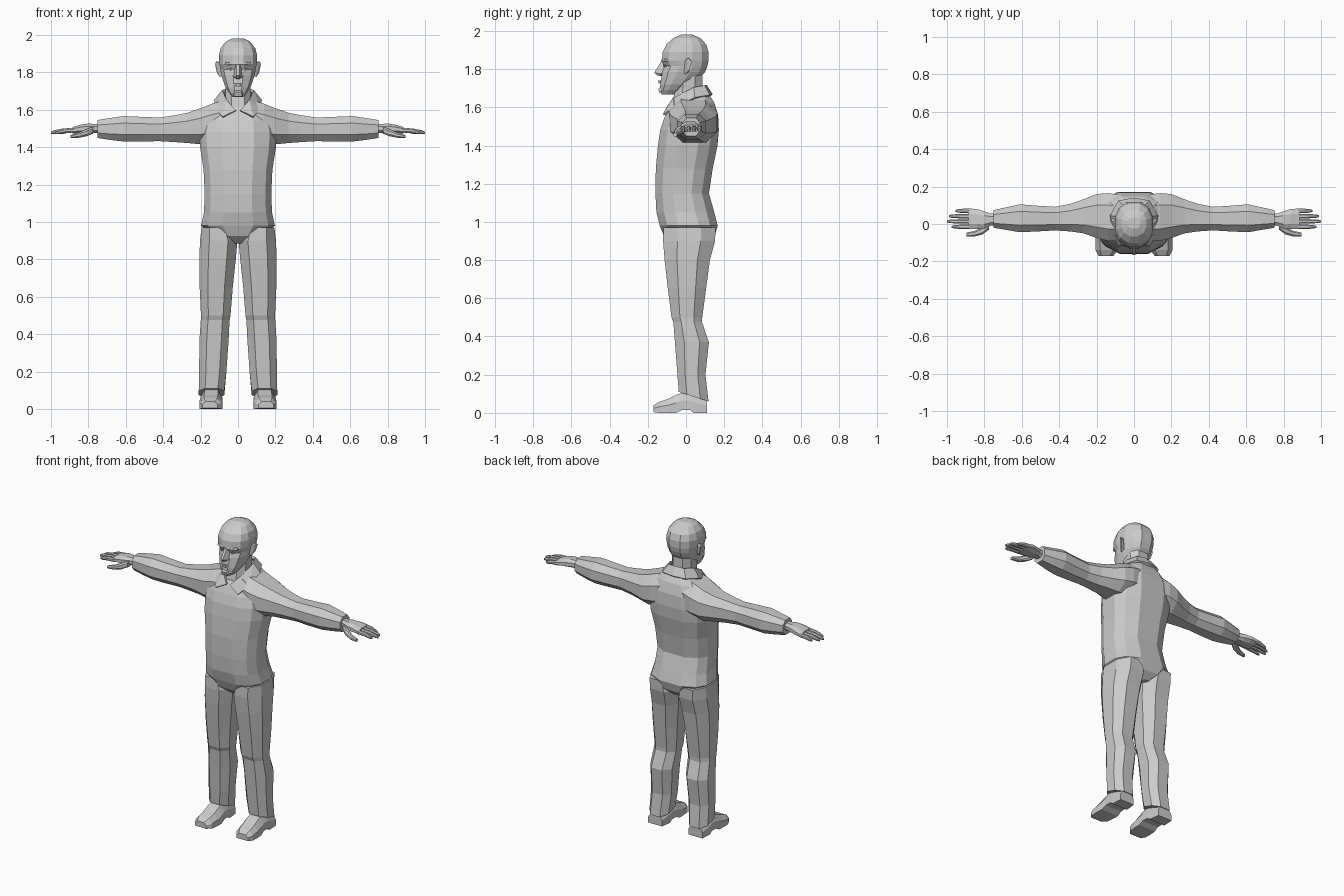
import bpy, bmesh

grey = bpy.data.materials.new("plain_grey")
grey.diffuse_color = (0.6, 0.6, 0.6, 1)

# Cross-sections in the unit square, listed around the outline
OCT = [(1, -.45), (1, .45), (.5, 1), (-.5, 1), (-1, .45), (-1, -.45), (-.5, -1), (.5, -1)]
BODY = [(1, -.35), (1, .35), (.82, .74), (.42, 1), (-.42, 1), (-.82, .74),
        (-1, .35), (-1, -.35), (-.82, -.74), (-.42, -1), (.42, -1), (.82, -.74)]
HEAD = [(1, -.3), (1, .3), (.8, .72), (.38, 1), (-.38, 1), (-.8, .72),
        (-1, .3), (-1, -.3), (-.8, -.72), (-.3, -1), (.3, -1), (.8, -.72)]
SOLE = [(1, -1), (1, .1), (.6, 1), (-.6, 1), (-1, .1), (-1, -1)]


def finish(name, bm, mirror):
    bmesh.ops.recalc_face_normals(bm, faces=bm.faces)
    me = bpy.data.meshes.new(name)
    bm.to_mesh(me)
    bm.free()
    me.materials.append(grey)
    ob = bpy.data.objects.new(name, me)
    bpy.context.collection.objects.link(ob)
    if mirror:
        ob.modifiers.new("mirror", 'MIRROR').use_mirror_merge = False
    return ob


def loft(name, rings, section, axis='z', mirror=False, caps=True):
    """Rings are (position, a0, a1, b0, b1[, tilt]) along the given axis."""
    bm = bmesh.new()
    loops = []
    for t, a0, a1, b0, b1, *tilt in rings:
        k = tilt[0] if tilt else 0
        loop = []
        for u, v in section:
            a = (a0 + a1) / 2 + u * (a1 - a0) / 2
            b = (b0 + b1) / 2 + v * (b1 - b0) / 2
            s = t + k * v
            co = {'z': (a, b, s), 'x': (s, a, b), 'y': (a, s, b)}[axis]
            loop.append(bm.verts.new(co))
        loops.append(loop)
    n = len(section)
    for p, q in zip(loops, loops[1:]):
        for i in range(n):
            j = (i + 1) % n
            bm.faces.new((p[i], p[j], q[j], q[i]))
    if caps:
        bm.faces.new(loops[0])
        bm.faces.new(loops[-1])
    return finish(name, bm, mirror)


def hull(name, points, mirror=False):
    bm = bmesh.new()
    vs = [bm.verts.new(p) for p in points]
    r = bmesh.ops.convex_hull(bm, input=vs)
    bmesh.ops.delete(bm, geom=list({g for g in r["geom_interior"] + r["geom_unused"]
                                    if isinstance(g, bmesh.types.BMVert)}), context='VERTS')
    bmesh.ops.dissolve_limit(bm, angle_limit=.02, verts=bm.verts, edges=bm.edges)
    return finish(name, bm, mirror)


def sym(rows):
    """Expand a half width into left and right limits."""
    return [(r[0], -r[1], *r[1:]) for r in rows]


# Shirt body
loft("torso", sym([
    (.885, .03, -.07, .11), (.925, .13, -.115, .15), (.98, .197, -.137, .166),
    (1.05, .182, -.155, .148), (1.15, .178, -.16, .12), (1.28, .184, -.158, .14),
    (1.40, .203, -.147, .165), (1.48, .205, -.135, .172), (1.55, .195, -.115, .168, .01),
    (1.605, .155, -.095, .148, .02), (1.65, .095, -.075, .11, .035)]), BODY)

# Sleeves running from inside the shoulder to the cuff
loft("sleeve", [
    (.06, -.09, .155, 1.43, 1.655), (.14, -.09, .165, 1.42, 1.632), (.2, -.075, .16, 1.415, 1.608),
    (.27, -.05, .132, 1.422, 1.584), (.34, -.04, .108, 1.427, 1.57), (.42, -.034, .092, 1.432, 1.558),
    (.52, -.04, .098, 1.43, 1.562), (.61, -.044, .105, 1.43, 1.566), (.68, -.032, .09, 1.438, 1.556),
    (.75, -.02, .074, 1.449, 1.545)], OCT, 'x', True)

# Trouser legs with a knee fold and a hem that drops at the back
loft("trouser_leg", [
    (.97, .03, .195, -.118, .155), (.9, .003, .203, -.12, .152), (.8, .012, .207, -.112, .125),
    (.65, .028, .205, -.095, .105), (.5, .04, .198, -.076, .085), (.475, .045, .199, -.066, .084),
    (.37, .05, .206, -.058, .12), (.2, .062, .208, -.045, .102), (.085, .073, .21, -.038, .118, -.025)],
    OCT, 'z', True)

# Shoes: heel, raised arch and toe
loft("shoe", [
    (.11, .095, .195, 0, .07), (.04, .088, .2, 0, .1), (.02, .086, .2, .016, .105),
    (-.02, .084, .2, .016, .105), (-.05, .082, .203, 0, .095), (-.09, .082, .206, 0, .075),
    (-.14, .088, .205, 0, .058), (-.17, .11, .19, .004, .04)], SOLE, 'y', True)

# Hands: palm, four fingers and thumb
loft("palm", [
    (.73, -.005, .055, 1.475, 1.527), (.765, -.008, .055, 1.476, 1.524), (.80, -.025, .068, 1.474, 1.526),
    (.84, -.028, .08, 1.474, 1.52), (.885, -.026, .083, 1.474, 1.507)], OCT, 'x', True)
for i, (y, tip) in enumerate([(-.015, .975), (.014, 1.0), (.042, .99), (.07, .955)]):
    mid = (.87 + tip) / 2
    loft(f"finger_{i + 1}", [
        (.87, y - .012, y + .012, 1.478, 1.503), (mid, y - .012, y + .012, 1.476, 1.5),
        (tip - .015, y - .009, y + .009, 1.47, 1.49), (tip, y - .005, y + .005, 1.47, 1.482)],
        OCT, 'x', True)
loft("thumb", [
    (.775, -.03, .01, 1.472, 1.51), (.81, -.056, -.015, 1.458, 1.496),
    (.85, -.066, -.036, 1.45, 1.478), (.895, -.068, -.046, 1.448, 1.465)], OCT, 'x', True)

# Neck and head
loft("neck", sym([(1.56, .075, -.085, .09), (1.64, .068, -.068, .09),
                  (1.70, .067, -.055, .086), (1.77, .07, -.05, .085)]), OCT)
loft("head", sym([
    (1.667, .028, -.128, -.05), (1.69, .048, -.137, -.01), (1.72, .067, -.135, .03),
    (1.75, .078, -.13, .07), (1.785, .089, -.124, .1), (1.815, .094, -.112, .112),
    (1.845, .1, -.126, .118), (1.89, .102, -.122, .118), (1.93, .092, -.102, .106),
    (1.963, .066, -.066, .074), (1.98, .034, -.025, .035)]), HEAD)

# Facial features
hull("nose", [(s * x, y, z) for s in (-1, 1) for x, y, z in
              [(.009, -.128, 1.843), (.016, -.105, 1.84), (.007, -.166, 1.782),
               (.022, -.135, 1.775), (.024, -.115, 1.78), (.008, -.15, 1.766), (.01, -.12, 1.764)]])
hull("brow", [(.012, -.133, 1.842), (.012, -.128, 1.852), (.07, -.108, 1.85), (.07, -.112, 1.84),
              (.012, -.11, 1.838), (.07, -.09, 1.838), (.065, -.095, 1.858)], True)
hull("eye", [(.024, -.115, 1.817), (.04, -.119, 1.824), (.056, -.108, 1.818),
             (.04, -.117, 1.81), (.04, -.09, 1.817)], True)
hull("lips", [(s * x, y, z) for s in (-1, 1) for x, y, z in
              [(.01, -.144, 1.742), (.03, -.128, 1.734), (.012, -.143, 1.725), (.02, -.11, 1.734)]])
hull("chin", [(s * x, y, z) for s in (-1, 1) for x, y, z in
              [(.018, -.145, 1.695), (.022, -.138, 1.672), (.03, -.12, 1.7), (.018, -.13, 1.71)]])
hull("ear", [(.09, -.012, 1.845), (.118, .012, 1.858), (.122, .03, 1.84), (.112, .018, 1.795),
             (.098, -.004, 1.775), (.085, -.012, 1.78), (.088, .015, 1.785), (.09, .02, 1.855)], True)

# Collar: band round the neck, then a folded point on each side of the open front
COLLAR = [(.085, .04, 1.705, .128, .045, 1.652), (.055, .098, 1.715, .085, .125, 1.665),
          (0, .108, 1.718, 0, .14, 1.668)]
FRONT = [(.012, -.098, 1.59, .03, -.118, 1.567), (.06, -.065, 1.65, .118, -.06, 1.6),
         (.085, .04, 1.705, .128, .045, 1.652)]
for part, rows in (("collar_back", COLLAR), ("collar_side", FRONT[1:])):
    for i, (p, q) in enumerate(zip(rows, rows[1:])):
        pts = [r[k:k + 3] for r in (p, q) for k in (0, 3)]
        inner = [(x * .9, y * .9, z - .012) for x, y, z in pts]
        hull(f"{part}_{i + 1}", pts + inner, True)
point = [(.012, -.103, 1.597), (.06, -.068, 1.652), (.118, -.06, 1.603), (.083, -.122, 1.562)]
hull("collar_point", point + [(x * .97, y + .018, z - .006) for x, y, z in point], True)
